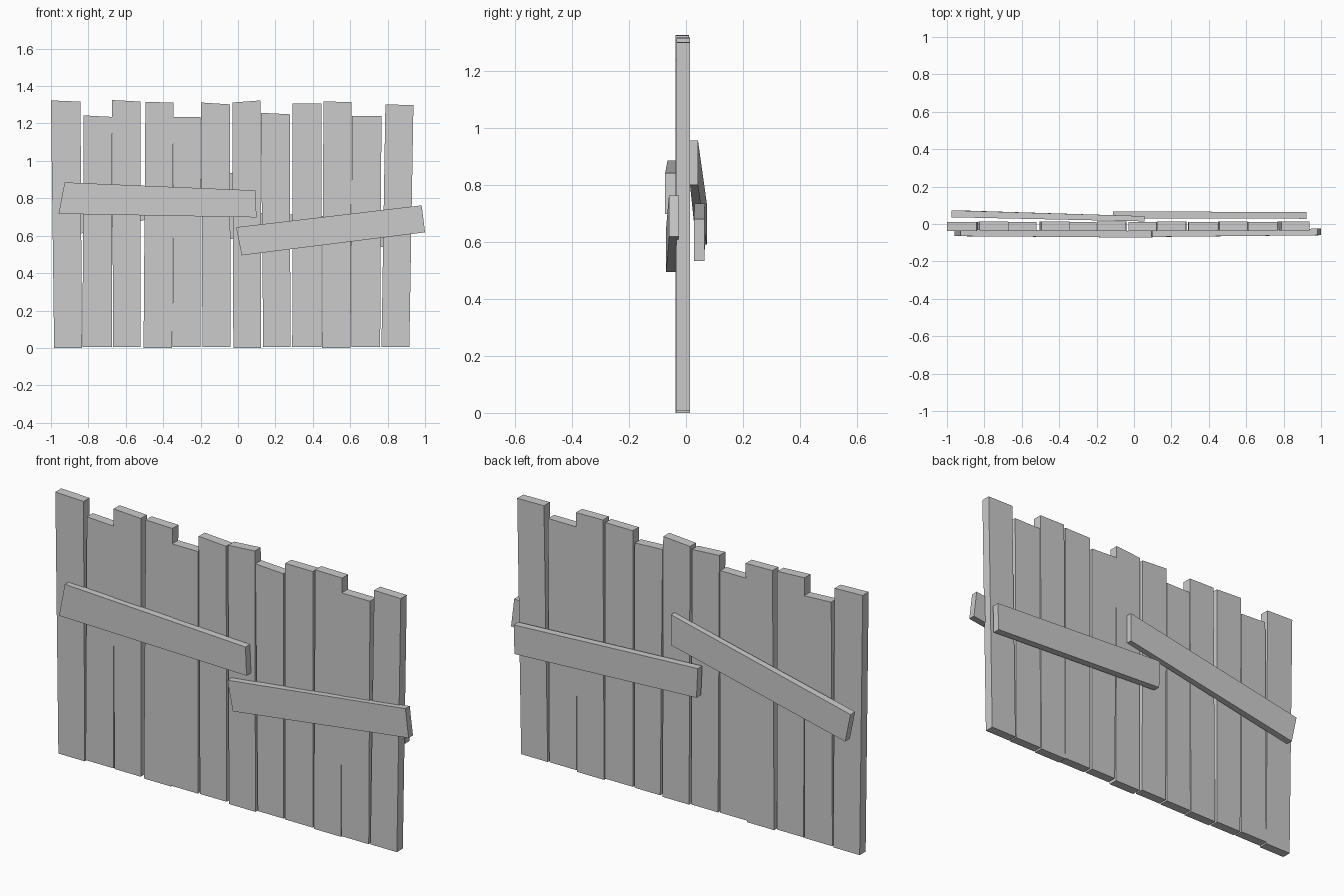
import bpy, bmesh


def board(name, corners, y_left, y_right):
    """Board from four front corners (top left, top right, bottom right, bottom left),
    with a (front, back) depth pair at each end."""
    bm = bmesh.new()
    ends = (y_left, y_right, y_right, y_left)
    front = [bm.verts.new((x, e[0], z)) for (x, z), e in zip(corners, ends)]
    back = [bm.verts.new((x, e[1], z)) for (x, z), e in zip(corners, ends)]
    bm.faces.new(front)
    bm.faces.new(back[::-1])
    for i in range(4):
        j = (i + 1) % 4
        bm.faces.new((front[i], back[i], back[j], front[j]))
    bmesh.ops.recalc_face_normals(bm, faces=bm.faces)
    mesh = bpy.data.meshes.new(name)
    bm.to_mesh(mesh)
    bm.free()
    obj = bpy.data.objects.new(name, mesh)
    bpy.context.collection.objects.link(obj)
    return obj


# Upright planks: top left x, top right x, bottom left x, bottom right x, left z, right z
planks = [
    (-1.00, -.842, -.983, -.835, 1.323, 1.317),
    (-.825, -.673, -.832, -.675, 1.243, 1.235),
    (-.673, -.520, -.668, -.520, 1.325, 1.317),
    (-.495, -.345, -.505, -.352, 1.315, 1.312),
    (-.344, -.200, -.350, -.200, 1.235, 1.235),
    (-.197, -.043, -.190, -.040, 1.312, 1.302),
    (-.030, .120, -.025, .124, 1.312, 1.323),
    (.122, .278, .135, .280, 1.257, 1.249),
    (.291, .446, .290, .447, 1.306, 1.306),
    (.457, .608, .450, .602, 1.317, 1.315),
    (.609, .767, .606, .760, 1.241, 1.241),
    (.788, .938, .767, .916, 1.301, 1.299),
]
for i, (tl, tr, bl, br, zl, zr) in enumerate(planks):
    shift = 0.002 if i % 2 else -0.001
    depth = (-.036 + shift, .012 + shift)
    base = .006 if i % 3 else .0
    board(f"plank_{i + 1}", [(tl, zl), (tr, zr), (br, base), (bl, base)], depth, depth)

# Front rails
board("front_rail_left", [(-.927, .885), (.093, .842), (.099, .698), (-.959, .717)],
      (-.065, -.030), (-.073, -.037))
board("front_rail_right", [(-.010, .645), (.982, .762), (1.0, .618), (.020, .495)],
      (-.070, -.036), (-.060, -.025))

# Back rails
board("back_rail_left", [(-.975, .735), (.055, .955), (.055, .800), (-.945, .590)],
      (.036, .073), (.014, .042))
board("back_rail_right", [(-.112, .735), (.922, .680), (.918, .533), (-.105, .585)],
      (.030, .066), (.028, .065))
